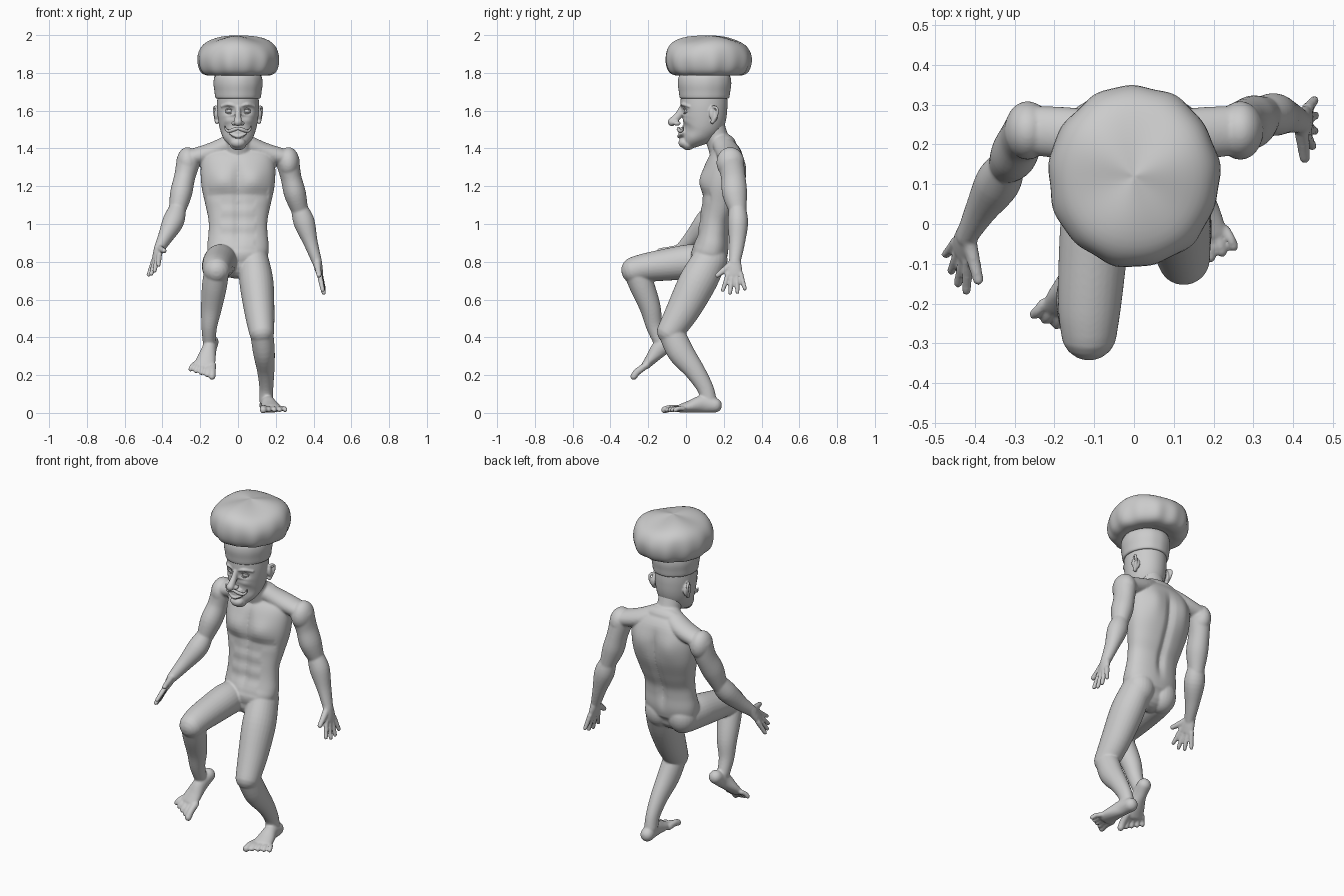
import bpy, bmesh, math
from mathutils import Vector as V, Matrix


def loft(bm, st, ref=(1, 0, 0), n=28, sub=5, p=1.0):
    """Round-capped tube through stations (x, y, z, radius along ref, other radius)."""
    q = [st[0]] + list(st) + [st[-1]]
    pts = []
    for i in range(1, len(q) - 2):
        a, b, c, d = q[i - 1:i + 3]
        for k in range(sub):
            t = k / sub
            pts.append([.5 * (2*B + (C-A)*t + (2*A-5*B+4*C-D)*t*t + (3*B-A-3*C+D)*t**3)
                        for A, B, C, D in zip(a, b, c, d)])
    pts.append(list(st[-1]))
    P = [V(s[:3]) for s in pts]
    rings = []
    for i, s in enumerate(pts):
        t = (P[min(i + 1, len(P) - 1)] - P[max(i - 1, 0)]).normalized()
        rings.append((P[i], t, s[3], s[4]))

    def cap(r, sign):
        c, t, a, b = r
        return [(c + t * sign * min(a, b) * math.sin(w), t, a * math.cos(w), b * math.cos(w))
                for w in (.35, .7, 1.05, 1.35)]
    rings = cap(rings[0], -1)[::-1] + rings + cap(rings[-1], 1)
    loops = []
    for c, t, ra, rb in rings:
        u = (V(ref) - t * t.dot(V(ref))).normalized()
        v = t.cross(u)
        loop = []
        for k in range(n):
            w = 2 * math.pi * k / n
            x, y = math.cos(w), math.sin(w)
            loop.append(bm.verts.new(c + u * ra * math.copysign(abs(x)**p, x)
                                     + v * rb * math.copysign(abs(y)**p, y)))
        loops.append(loop)
    for A, B in zip(loops, loops[1:]):
        for k in range(n):
            bm.faces.new((A[k], A[(k + 1) % n], B[(k + 1) % n], B[k]))
    bm.faces.new(loops[0][::-1])
    bm.faces.new(loops[-1])
    return [v for l in loops for v in l]


def ball(bm, c, r, rot=(0, 0, 0)):
    m = Matrix.Translation(c)
    for ax, a in zip('XYZ', rot):
        m = m @ Matrix.Rotation(a, 4, ax)
    bmesh.ops.create_uvsphere(bm, u_segments=24, v_segments=16, radius=1,
                              matrix=m @ Matrix.Diagonal((*r, 1)))


def finish(bm, name, voxel=0, smooth=0):
    bmesh.ops.recalc_face_normals(bm, faces=bm.faces)
    for f in bm.faces:
        f.smooth = True
    me = bpy.data.meshes.new(name)
    bm.to_mesh(me)
    bm.free()
    o = bpy.data.objects.new(name, me)
    bpy.context.collection.objects.link(o)
    if voxel:
        m = o.modifiers.new("fuse", 'REMESH')
        m.mode, m.voxel_size, m.use_smooth_shade = 'VOXEL', voxel, True
        s = o.modifiers.new("soften", 'SMOOTH')
        s.factor, s.iterations = .5, smooth
    return o


def hand(bm, w, d, s):
    w, d = V(w), V(d).normalized()
    s = (V(s) - d * d.dot(V(s))).normalized()
    pt = lambda f, k, a, b: (*(w + d * f + s * k), a, b)
    loft(bm, [pt(-.02, 0, .03, .026), pt(.03, 0, .04, .022), pt(.065, 0, .043, .017)], s)
    for i, ln in enumerate((.07, .085, .08, .06)):
        k = 1.5 - i
        loft(bm, [pt(.06, k * .023, .013, .015), pt(.08 + ln * .5, k * .032, .0125, .0135),
                  pt(.08 + ln, k * .039, .011, .012)], s, 12)
    loft(bm, [pt(.01, .02, .021, .019), pt(.045, .06, .0165, .0165),
              pt(.07, .09, .014, .014)], d, 12)


def foot(bm, o, f, u, out):
    o, f = V(o), V(f).normalized()
    u = (V(u) - f * f.dot(V(u))).normalized()
    s = f.cross(u) * out
    if s.x * out < 0:
        s = -s
    pt = lambda a, b, c, ra, rb: (*(o + s * a + f * b + u * c), ra, rb)
    loft(bm, [pt(0, .035, .04, .038, .039), pt(0, .10, .047, .038, .046),
              pt(.005, .17, .033, .05, .032), pt(.008, .215, .024, .055, .023)], s)
    for i in range(5):
        a = -.04 + i * .0265
        r = .019 if i == 0 else .0135
        loft(bm, [pt(a * .9, .21, .022, r, r), pt(a * 1.05, .265 - i * .008, .024, r, r),
                  pt(a * 1.15, .297 - i * .011, .016, r, r)], s, 12)


# Torso with sternum, stomach and spine grooves
bm = bmesh.new()
tor = [(0, .115, .79, .11, .08), (0, .12, .83, .155, .095), (0, .135, .88, .163, .092),
       (0, .145, .95, .156, .083), (0, .155, 1.02, .156, .083), (0, .175, 1.10, .172, .095),
       (0, .193, 1.20, .193, .113), (0, .208, 1.30, .197, .108), (0, .215, 1.37, .18, .084),
       (0, .21, 1.42, .12, .055)]
for v in loft(bm, tor, n=80, p=.88):
    x, y, z = v.co
    cy = .11 + .16 * (z - .75)
    g = math.exp(-(x / .022)**2)
    fade = max(0, min(1, (z - .85) / .1, (1.38 - z) / .1))
    if y < cy:
        v.co.y += .011 * g * fade
        pec = math.exp(-((abs(x) - .085) / .065)**2 - ((z - 1.235) / .06)**2)
        v.co.y -= .018 * pec - .008 * math.exp(-((z - 1.155) / .025)**2) * (abs(x) < .16)
        if .86 < z < 1.12 and abs(x) < .09:
            v.co.y += .0025 * math.cos((z - .86) * 75)
    else:
        v.co.y -= .016 * g * fade
        v.co.y += .012 * math.exp(-((abs(x) - .10) / .05)**2 - ((z - 1.28) / .09)**2)
for s in (-1, 1):
    ball(bm, (s * .075, .135, .81), (.085, .085, .10))                               # buttock
    loft(bm, [(s * .25, .235, 1.35, .045, .062), (s * .13, .222, 1.382, .052, .066),
              (s * .03, .19, 1.43, .05, .055)], (0, 0, 1))                           # shoulder slope
loft(bm, [(0, .2, 1.36, .085, .07), (0, .165, 1.45, .068, .062), (0, .13, 1.54, .07, .07)])

# Arms
ARMS = (([(-.262, .235, 1.335, .064, .07), (-.282, .215, 1.25, .056, .062),
          (-.302, .175, 1.16, .058, .064), (-.322, .145, 1.07, .044, .046)],
         [(-.318, .15, 1.09, .043, .043), (-.342, .105, 1.015, .057, .057),
          (-.385, .035, .93, .04, .043), (-.42, -.03, .865, .027, .03)],
         (-.035, -.12, -.14), (.45, -.7, .5)),
        ([(.262, .235, 1.335, .064, .07), (.28, .25, 1.25, .055, .065),
          (.302, .258, 1.16, .058, .066), (.328, .275, 1.07, .044, .046)],
         [(.322, .272, 1.09, .043, .043), (.35, .275, 1.01, .056, .054),
          (.385, .27, .90, .038, .042), (.42, .258, .795, .026, .03)],
         (.035, -.005, -.16), (-.05, -1, -.05)))
for upper, fore, d, s in ARMS:
    loft(bm, upper)
    loft(bm, fore)
    ball(bm, (upper[0][0] * 1.02, .235, 1.325), (.058, .074, .082))
    hand(bm, fore[-1][:3], d, s)

# Raised leg
loft(bm, [(-.085, .11, .80, .08, .09), (-.095, .02, .80, .088, .092),
          (-.105, -.10, .785, .085, .085), (-.112, -.21, .77, .079, .076),
          (-.113, -.272, .755, .071, .072)])
loft(bm, [(-.113, -.265, .755, .066, .068), (-.125, -.232, .67, .066, .066),
          (-.14, -.19, .56, .056, .056), (-.152, -.168, .46, .042, .044),
          (-.153, -.137, .38, .034, .037)])
foot(bm, (-.135, -.03, .365), (-.16, -.77, -.6), (0, -.62, .78), -1)

# Standing leg
loft(bm, [(.085, .12, .80, .08, .092), (.098, .06, .69, .09, .1),
          (.113, -.018, .54, .08, .088), (.125, -.085, .43, .067, .07)])
loft(bm, [(.125, -.08, .43, .061, .068), (.137, -.03, .325, .058, .07),
          (.147, .045, .225, .046, .054), (.15, .10, .135, .037, .044),
          (.148, .12, .07, .036, .042)])
foot(bm, (.147, .187, 0), (.11, -1, 0), (0, 0, 1), 1)
finish(bm, "body", .0055, 7)

# Head: skull and jaw, with eye sockets and cheek hollows pressed in
bm = bmesh.new()
skull = [(0, .01, 1.425, .045, .035), (0, .035, 1.455, .074, .062), (0, .068, 1.50, .094, .098),
         (0, .09, 1.55, .105, .118), (0, .095, 1.62, .111, .124), (0, .095, 1.69, .108, .122)]
for v in loft(bm, skull, n=72, sub=8):
    x, y, z = v.co
    if y < .08:
        v.co.y += .018 * math.exp(-((abs(x) - .045) / .026)**2 - ((z - 1.598) / .02)**2)
        v.co.y += .008 * math.exp(-((abs(x) - .075) / .025)**2 - ((z - 1.49) / .03)**2)
        v.co.y -= .007 * math.exp(-((abs(x) - .06) / .025)**2 - ((z - 1.55) / .02)**2)
loft(bm, [(0, -.018, 1.615, .014, .018), (0, -.04, 1.575, .016, .02),
          (0, -.074, 1.54, .022, .022)])                                   # nose
ball(bm, (0, -.008, 1.43), (.04, .032, .028))                              # chin
ball(bm, (0, -.018, 1.485), (.045, .022, .03))                             # muzzle
loft(bm, [(-.04, -.024, 1.478, .006, .01), (0, -.036, 1.463, .009, .012),
          (.04, -.024, 1.478, .006, .01)], (0, 0, 1))                      # lower lip
for s in (-1, 1):
    ball(bm, (s * .02, -.048, 1.533), (.015, .02, .013))                   # nostril
    loft(bm, [(s * .015, -.018, 1.625, .009, .011), (s * .05, -.012, 1.633, .009, .012),
              (s * .085, .02, 1.622, .007, .01)], (0, 0, 1), 12)           # brow
    # Ear
    ball(bm, (s * .11, .145, 1.58), (.014, .024, .038), (.2, 0, s * .4))
    loft(bm, [(s * .108, .13, 1.595, .008, .008), (s * .116, .143, 1.62, .008, .008),
              (s * .126, .165, 1.61, .008, .008), (s * .122, .162, 1.575, .008, .008),
              (s * .112, .14, 1.54, .011, .011)], (1, .3, .2), 12)
finish(bm, "head", .0045, 3)

# Eyes with lids, and moustache
for s, side in ((-1, "right"), (1, "left")):
    bm = bmesh.new()
    ball(bm, (s * .045, .008, 1.598), (.022, .018, .015))
    for dz in (-.012, .013):
        loft(bm, [(s * .02, .0, 1.597, .004, .005), (s * .045, -.008, 1.597 + dz, .004, .005),
                  (s * .072, .014, 1.597, .004, .005)], (0, 0, 1), 10)
    finish(bm, side + "_eye")
    bm = bmesh.new()
    loft(bm, [(0, -.04, 1.507, .008, .008), (s * .025, -.039, 1.499, .010, .009),
              (s * .05, -.026, 1.491, .008, .008), (s * .066, -.016, 1.503, .005, .005),
              (s * .07, -.016, 1.518, .003, .003)], (0, -.3, 1), 14)
    finish(bm, side + "_moustache")


# Chef hat: a turned profile (radius, height) with gathered folds
def hat_part(name, prof, cy, sy, folds, top=False, n=120):
    bm = bmesh.new()
    loops = []
    for r, z in prof:
        loop = []
        for k in range(n):
            w = 2 * math.pi * k / n
            g = max(0, min(1, (1.95 - z) / .12)) if top else .4
            rr = r * (1 + folds * g * (math.sin(13 * w) * .5 + math.sin(7 * w + 1) * .5))
            dz = (.008 * math.sin(3 * w + .5) * min(1, r / .12) if top and z > 1.9 else 0)
            loop.append(bm.verts.new((rr * math.cos(w), cy + sy * rr * math.sin(w), z + dz)))
        loops.append(loop)
    for A, B in zip(loops, loops[1:]):
        for k in range(n):
            bm.faces.new((A[k], A[(k + 1) % n], B[(k + 1) % n], B[k]))
    bm.faces.new(loops[0])
    bm.faces.new(loops[-1])
    o = finish(bm, name)
    m = o.modifiers.new("round", 'SUBSURF')
    m.levels = m.render_levels = 1


hat_part("hat_band", [(.10, 1.668), (.117, 1.662), (.122, 1.67), (.124, 1.70), (.128, 1.72),
                      (.131, 1.745), (.128, 1.77), (.122, 1.81)], .098, 1.09, .01)
hat_part("hat_puff", [(.115, 1.80), (.135, 1.786), (.17, 1.785), (.198, 1.80), (.212, 1.835),
                      (.217, 1.875), (.211, 1.912), (.196, 1.942), (.17, 1.965), (.13, 1.98),
                      (.085, 1.99), (.04, 1.995), (.004, 1.998)], .12, 1.06, .03, True)
